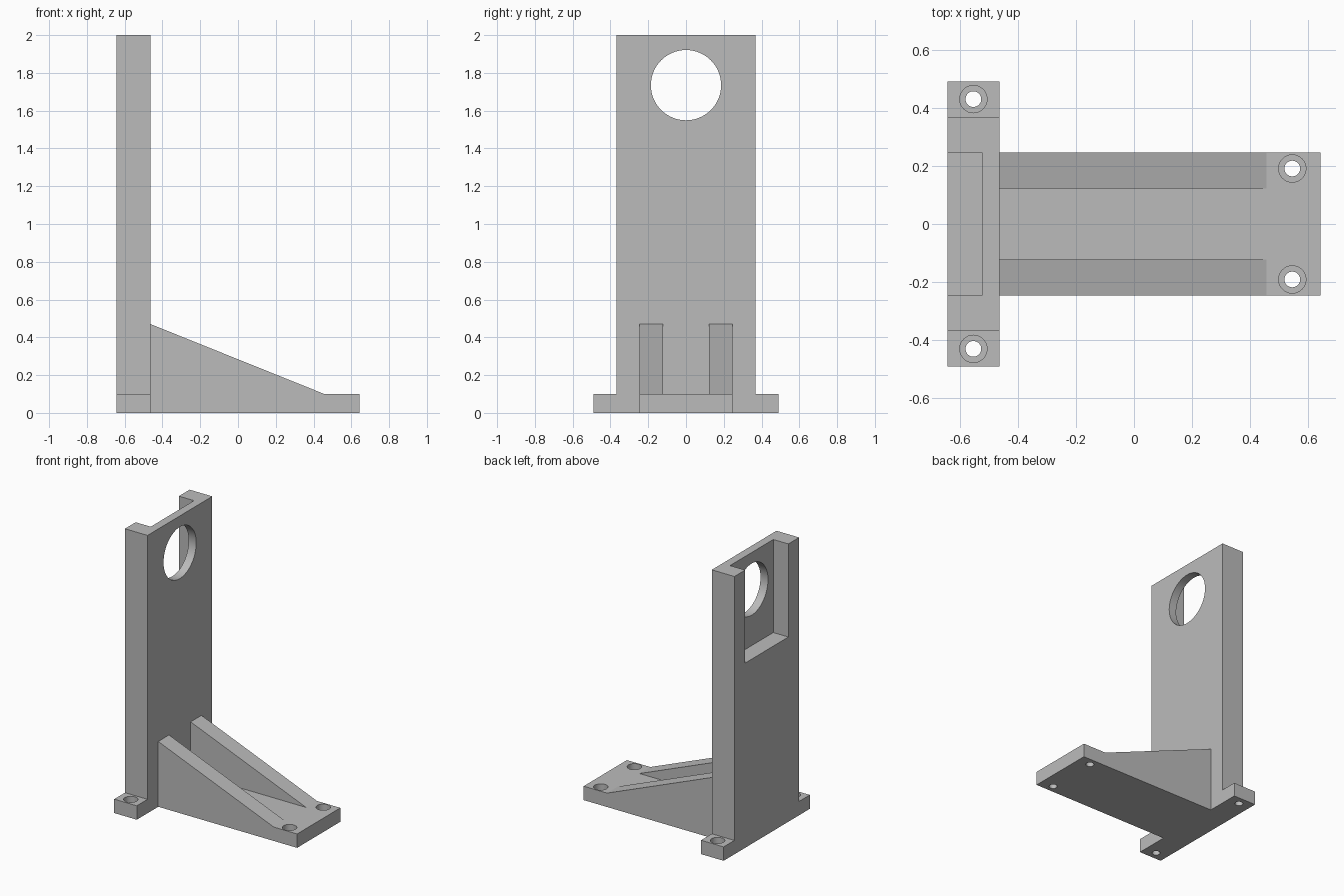
import bpy, bmesh, math
from mathutils import Matrix, Vector

if "Cube" in bpy.data.objects:
    bpy.data.objects.remove(bpy.data.objects["Cube"])

grey = bpy.data.materials.new("plain grey")
grey.diffuse_color = (0.5, 0.5, 0.5, 1)
grey.use_nodes = True
grey.node_tree.nodes["Principled BSDF"].inputs["Base Color"].default_value = grey.diffuse_color


def prism(name, outline, place, direction):
    """Extrude a flat outline; place maps each 2D point into space."""
    bm = bmesh.new()
    face = bm.faces.new([bm.verts.new(place(a, b)) for a, b in outline])
    ext = bmesh.ops.extrude_face_region(bm, geom=[face])
    verts = [v for v in ext["geom"] if isinstance(v, bmesh.types.BMVert)]
    bmesh.ops.translate(bm, vec=Vector(direction), verts=verts)
    bmesh.ops.recalc_face_normals(bm, faces=bm.faces)
    return finish(name, bm)


def finish(name, bm):
    mesh = bpy.data.meshes.new(name)
    bm.to_mesh(mesh)
    bm.free()
    mesh.materials.append(grey)
    obj = bpy.data.objects.new(name, mesh)
    bpy.context.collection.objects.link(obj)
    return obj


def cylinder(name, centre, radius, depth, axis="Z"):
    bm = bmesh.new()
    turn = Matrix.Rotation(math.pi / 2, 4, "Y") if axis == "X" else Matrix()
    bmesh.ops.create_cone(bm, cap_ends=True, segments=64, radius1=radius, radius2=radius,
                          depth=depth, matrix=Matrix.Translation(centre) @ turn)
    return finish(name, bm)


def cut(target, cutters):
    bpy.context.view_layer.objects.active = target
    for cutter in cutters:
        mod = target.modifiers.new("cut", "BOOLEAN")
        mod.operation = "DIFFERENCE"
        mod.solver = "EXACT"
        mod.object = cutter
        bpy.ops.object.modifier_apply(modifier=mod.name)
        bpy.data.objects.remove(cutter)


BACK, FACE, END = -0.643, -0.463, 0.643   # post rear, post front, plate tip
FOOT, POST, PLATE = 0.49, 0.368, 0.246    # half widths
THICK = 0.10

# T-shaped base plate with four counterbored screw holes
base = prism("base_plate",
             [(BACK, -FOOT), (FACE, -FOOT), (FACE, -PLATE), (END, -PLATE),
              (END, PLATE), (FACE, PLATE), (FACE, FOOT), (BACK, FOOT)],
             lambda x, y: (x, y, 0), (0, 0, THICK))
holes = []
for x, y in ((-0.553, 0.43), (0.545, 0.191)):
    for side in (-1, 1):
        holes.append(cylinder("screw_hole", (x, side * y, 0.05), 0.027, 0.3))
        holes.append(cylinder("counterbore", (x, side * y, THICK), 0.047, 0.10))
cut(base, holes)

# Upright post with an open-topped rear pocket and a round opening
post = prism("upright_post", [(BACK, -POST), (FACE, -POST), (FACE, POST), (BACK, POST)],
             lambda x, y: (x, y, THICK), (0, 0, 2 - THICK))
pocket = prism("pocket", [(BACK - 0.1, -PLATE), (-0.523, -PLATE), (-0.523, PLATE), (BACK - 0.1, PLATE)],
               lambda x, y: (x, y, 1.33), (0, 0, 1))
cut(post, [pocket, cylinder("round_opening", (-0.55, 0, 1.735), 0.186, 0.6, "X")])

# Two sloping support ribs
for label, y in (("front_rib", -PLATE), ("rear_rib", 0.123)):
    prism(label, [(FACE, THICK), (0.457, THICK), (FACE, 0.47)],
          lambda x, z: (x, y, z), (0, 0.123, 0))

# Smooth the hole walls, keep the edges crisp
bpy.ops.object.select_all(action="DESELECT")
for obj in (base, post):
    obj.select_set(True)
bpy.context.view_layer.objects.active = post
bpy.ops.object.shade_smooth_by_angle(angle=math.radians(30))
